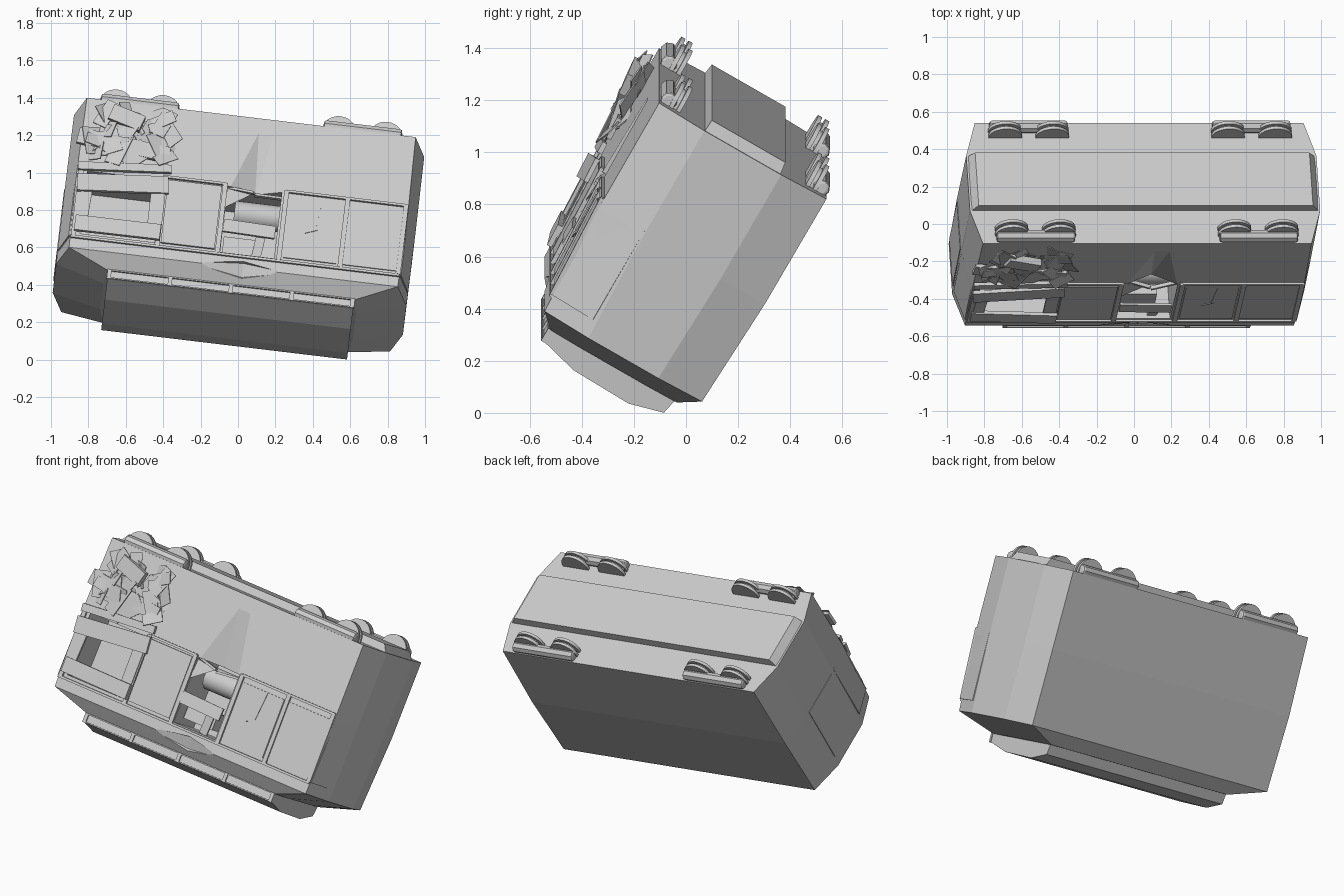
import bpy, bmesh, math, random
from mathutils import Matrix, Vector, Euler

if "Cube" in bpy.data.objects:
    bpy.data.objects.remove(bpy.data.objects["Cube"])

random.seed(7)
# Overturned pose: built upside-down, wheels to +z, then tilted
POSE = (Matrix.Translation((0, 0, 0.7)) @ Matrix.Rotation(math.radians(6.83), 4, 'Y')
        @ Matrix.Rotation(math.radians(-30), 4, 'X') @ Matrix.Translation((0, -0.018, 0)))
LEAN = 0.044


def wall(z):
    return -(0.369 + 0.044 * min(z, 0))


def finish(name, bm):
    bmesh.ops.recalc_face_normals(bm, faces=bm.faces)
    me = bpy.data.meshes.new(name)
    bm.to_mesh(me)
    bm.free()
    ob = bpy.data.objects.new(name, me)
    bpy.context.collection.objects.link(ob)
    ob.matrix_world = POSE
    return ob


def loft(name, loops):
    bm = bmesh.new()
    rings = [[bm.verts.new(p) for p in lp] for lp in loops]
    n = len(rings[0])
    for a, b in zip(rings, rings[1:]):
        for i in range(n):
            bm.faces.new((a[i], a[(i + 1) % n], b[(i + 1) % n], b[i]))
    bm.faces.new(rings[0])
    bm.faces.new(rings[-1])
    return finish(name, bm)


def box(name, loc, size, rot=(0, 0, 0)):
    bm = bmesh.new()
    m = Matrix.Translation(loc) @ Euler(rot).to_matrix().to_4x4() @ Matrix.Diagonal((*size, 1))
    bmesh.ops.create_cube(bm, size=1, matrix=m)
    return finish(name, bm)


def hull(name, pts):
    bm = bmesh.new()
    for p in pts:
        bm.verts.new(p)
    bmesh.ops.convex_hull(bm, input=bm.verts)
    return finish(name, bm)


def cyl(name, loc, r, length, axis, seg=24, smooth=True):
    bm = bmesh.new()
    rot = Matrix.Rotation(math.pi / 2, 4, 'Y' if axis == 'X' else 'X')
    bmesh.ops.create_cone(bm, cap_ends=True, segments=seg, radius1=r, radius2=r, depth=length,
                          matrix=Matrix.Translation(loc) @ rot)
    if smooth:
        for f in bm.faces:
            f.smooth = len(f.verts) == 4
        for e in bm.edges:
            e.smooth = all(len(f.verts) == 4 for f in e.link_faces)
    return finish(name, bm)


def cut(target, cutter):
    mod = target.modifiers.new("cut", 'BOOLEAN')
    mod.operation, mod.solver, mod.object = 'DIFFERENCE', 'EXACT', cutter
    bpy.context.view_layer.update()
    bpy.context.view_layer.objects.active = target
    bpy.ops.object.modifier_apply(modifier=mod.name)
    bpy.data.objects.remove(cutter, do_unlink=True)


def plan(xc, xm, yc, ym, z):
    return [(xc, -yc, z), (xm, -ym, z), (xm, ym, z), (xc, yc, z),
            (-xc, yc, z), (-xm, ym, z), (-xm, -ym, z), (-xc, -yc, z)]


# Hull with clipped corners and hipped roof
body = loft("body", [plan(.885, .943, .371, .17, .467), plan(.892, .945, .369, .17, 0),
                     plan(.885, .943, .349, .155, -.45), plan(.66, .68, .28, .14, -.525)])
# Broken window openings, dented side and crushed roof edge
cut(body, box("hole", (.065, -.3, -.17), (.29, .4, .40)))
cut(body, box("hole", (-.635, -.3, -.17), (.40, .36, .38)))
cut(body, hull("dent", [(.05, -.371, .38), (.13, -.371, .38), (-.09, -.38, .03), (.23, -.38, .03),
                        (.07, -.31, .03), (.05, -.42, .38), (-.09, -.42, .03), (.23, -.42, .03)]))
cut(body, hull("dent", [(-.25, -.36, -.455), (.30, -.36, -.455), (.05, -.33, -.41),
                        (.05, -.30, -.48), (.05, -.40, -.41), (.05, -.36, -.55)]))

# Raised underside keel
loft("keel", [plan(.935, .938, .168, .10, .46), plan(.90, .90, .163, .10, .512)])

# Raised roof cab, with window strip
prof = [(-.282, -.50), (-.282, -.575), (-.125, -.615), (.122, -.621), (.257, -.584), (.275, -.50)]
loft("roof_cab", [[(x, y, z) for y, z in prof] for x in (-.662, .662)])
for i in range(5):
    box("cab_window_post", (-.655 + i * .3275, -.284, -.55), (.022, .014, .056))
for z in (-.525, -.573):
    box("cab_window_rail", (0, -.284, z), (1.32, .014, .007))

# Wheel pairs half sunk in the floor, with outboard guards
for side in (-1, 1):
    for end in (-1, 1):
        for k in (-1, 1):
            for d in (-.016, .016):
                cyl("wheel", (end * .6 + k * .127, side * .303 + d, .475), .09, .017, 'Y')
            cyl("wheel_hub", (end * .6 + k * .127, side * .303, .475), .07, .03, 'Y')
        guard = cyl("wheel_guard", (end * .6, side * .338, .485), .034, .42, 'X', 8, False)
        bev = guard.modifiers.new("round", 'BEVEL')
        bev.width, bev.segments, bev.limit_method = .012, 2, 'ANGLE'
        bev.angle_limit = math.radians(60)

# Window posts, rails and panes on the damaged side
for x in (-.87, -.42, -.095, .235, .565, .878):
    box("side_post", (x, wall(-.17) - .003, -.17), (.026, .02, .42), (LEAN, 0, 0))
for x0, x1 in ((-.42, -.09), (.235, .885)):
    box("top_rail", ((x0 + x1) / 2, wall(.03) - .003, .037), (x1 - x0, .02, .014))
box("bent_rail", (-.02, wall(0) + .012, .02), (.17, .02, .014), (0, .2, -.2))
box("bent_rail", (.15, wall(0) + .012, .0), (.17, .02, .014), (0, -.1, .2))
box("bottom_rail", (0, wall(-.385) - .003, -.385), (1.77, .018, .014), (LEAN, 0, 0))
box("side_panel", (-.257, wall(-.17) - .003, -.17), (.29, .016, .38), (LEAN, 0, 0))
for x in (.40, .722):
    box("side_window", (x, wall(-.18), -.18), (.285, .012, .36), (LEAN, 0, 0))
box("window_crack", (.42, wall(-.1) - .007, -.09), (.004, .006, .17), (LEAN, .1, 0))
box("window_crack", (.39, wall(-.18) - .007, -.187), (.07, .006, .004), (LEAN, -.4, 0))

# Corner and end windows
def end_window(p, q):
    p, q = Vector(p), Vector(q)
    d = q - p
    ang = math.atan2(d.y, d.x)
    c = (p + q) / 2
    box("end_window", (c.x, c.y, -.18), (d.length * .9, .008, .40), (0, 0, ang))


end_window((.888, -.362, 0), (.943, -.165, 0))
end_window((-.888, -.362, 0), (-.943, -.165, 0))
end_window((-.944, -.16, 0), (-.944, .16, 0))

# Machinery and loose boards in the broken opening
cyl("inner_drum", (.09, -.24, -.06), .07, .24, 'X')
box("inner_seat", (.03, -.22, -.28), (.2, .12, .10))
box("loose_board", (.06, -.372, -.22), (.28, .014, .075), (0, .03, 0))
box("loose_board", (.12, -.34, -.30), (.05, .014, .14), (.2, .1, .1))
hull("torn_shard", [(-.08, -.36, .02), (.05, -.36, 0), (-.08, -.37, -.10), (-.07, -.33, -.02)])

# Boards nailed over the left opening: x, z, length, width, roll
for x, z, ln, w, r in ((-.66, .19, .50, .09, .12), (-.64, .055, .50, .045, -.08),
                       (-.64, -.045, .49, .10, -.10), (-.64, -.31, .46, .09, .01)):
    box("board", (x, wall(z) - .022, z), (ln, .02, w), (LEAN, r, random.uniform(-.03, .03)))
box("upright_board", (-.45, wall(-.17) - .012, -.17), (.07, .014, .28), (LEAN, 0, 0))
box("upright_board", (-.83, wall(-.17) - .012, -.17), (.06, .014, .30), (LEAN, .05, 0))

# Torn scrap plates on the upper left
for i in range(34):
    x, z = random.uniform(-.83, -.42), random.uniform(.12, .41)
    box("scrap_plate", (x, -.378 - random.uniform(0, .035), z),
        (random.uniform(.09, .19), .005, random.uniform(.06, .12)),
        (random.uniform(-.4, .4), random.uniform(-1.5, 1.5), random.uniform(-.3, .3)))
box("scrap_block", (-.66, -.42, .34), (.18, .04, .09), (.1, .3, 0))
